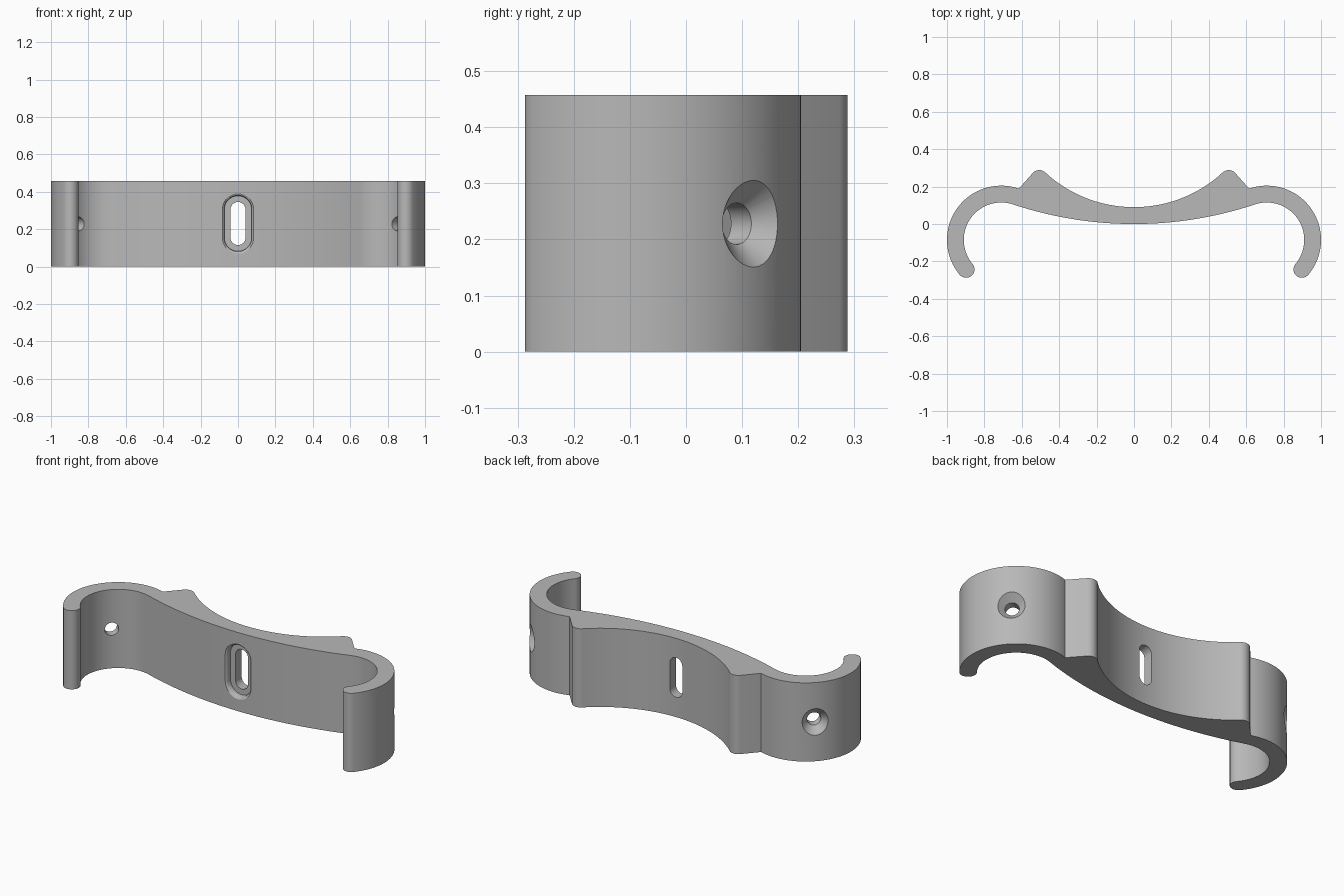
import bpy, bmesh
from math import sin, cos, radians, degrees, asin, atan2
from mathutils import Vector

HEIGHT = 0.457
MID = 0.23
HOOK = Vector((0.71, -0.085))      # centre of the hook bend
OUTER, INNER = 0.29, 0.20
FRONT_R, BACK_R = 2.05, 0.70       # large front and back curves

if "Cube" in bpy.data.objects:
    bpy.data.objects.remove(bpy.data.objects["Cube"])

grey = bpy.data.materials.new("mid_grey")
grey.use_nodes = True
colour = (0.48, 0.48, 0.48, 1)
grey.diffuse_color = colour
grey.node_tree.nodes["Principled BSDF"].inputs["Base Color"].default_value = colour


def arc(centre, radius, start, end, steps):
    angles = [radians(start + (end - start) * i / steps) for i in range(steps + 1)]
    return [(centre[0] + radius * cos(a), centre[1] + radius * sin(a)) for a in angles]


def make_object(name, bm):
    bmesh.ops.recalc_face_normals(bm, faces=bm.faces)
    mesh = bpy.data.meshes.new(name)
    bm.to_mesh(mesh)
    bm.free()
    mesh.materials.append(grey)
    obj = bpy.data.objects.new(name, mesh)
    bpy.context.collection.objects.link(obj)
    return obj


def make_cutter(name, origin, heading, sections, stretch=0.0, count=48):
    """Loft (depth, radius) rings along a level axis; stretch makes upright slots."""
    a = radians(heading)
    axis, side = Vector((cos(a), sin(a), 0)), Vector((-sin(a), cos(a), 0))
    up = Vector((0, 0, 1))
    bm = bmesh.new()
    rings = []
    for depth, radius in sections:
        ring = []
        for i in range(count):
            t = radians(360 * (i + 0.5) / count)
            lift = stretch if sin(t) > 0 else -stretch
            ring.append(bm.verts.new(Vector(origin) + axis * depth
                                     + side * radius * cos(t)
                                     + up * (radius * sin(t) + lift)))
        rings.append(ring)
    for low, high in zip(rings, rings[1:]):
        for i in range(count):
            j = (i + 1) % count
            bm.faces.new((low[i], low[j], high[j], high[i]))
    bm.faces.new(rings[0])
    bm.faces.new(rings[-1])
    obj = make_object(name, bm)
    obj.hide_render = True
    return obj


# Half outline: front curve, hook inside, rounded tip, hook outside, ridge, back curve
join = degrees(atan2(HOOK.x, FRONT_R - HOOK.y))
tip_angle = -40
tip_mid = (OUTER + INNER) / 2
tip = HOOK + Vector((cos(radians(tip_angle)), sin(radians(tip_angle)))) * tip_mid
back_end = degrees(asin(0.472 / BACK_R))
half = arc((0, FRONT_R), FRONT_R, -90, -90 + join, 16)
half += arc(HOOK, INNER, 90 + join, tip_angle, 48)[1:]
half += arc(tip, (OUTER - INNER) / 2, tip_angle + 180, tip_angle + 360, 20)[1:]
half += arc(HOOK, OUTER, tip_angle, 109, 56)[1:]
half += arc((0.506, 0.24), 0.048, 45, 135, 10)
half += arc((0, 0.09 + BACK_R), BACK_R, -90 + back_end, -90, 24)[1:]
outline = half + [(-x, y) for x, y in reversed(half[1:-1])]

# Bracket body
bm = bmesh.new()
base = bm.faces.new([bm.verts.new((x, y, 0)) for x, y in outline])
grown = bmesh.ops.extrude_face_region(bm, geom=[base])
bmesh.ops.translate(bm, vec=(0, 0, HEIGHT),
                    verts=[v for v in grown["geom"] if isinstance(v, bmesh.types.BMVert)])
body = make_object("bracket_body", bm)

# Recessed slot in the middle, countersunk screw holes in the hooks
cutters = [make_cutter("slot_cutter", (0, 0, MID), -90,
                       [(-0.15, 0.04), (-0.035, 0.04), (-0.035, 0.073), (-0.014, 0.073),
                        (-0.006, 0.077), (0.0, 0.086), (0.05, 0.086)], stretch=0.075)]
for label, x, heading in (("left", HOOK.x, 45), ("right", -HOOK.x, 135)):
    cutters.append(make_cutter(label + "_hole_cutter", (x, HOOK.y, MID - 0.002), heading,
                               [(0.12, 0.037), (0.248, 0.037), (0.285, 0.0725), (0.33, 0.116)]))

bpy.ops.object.select_all(action="DESELECT")
body.select_set(True)
bpy.context.view_layer.objects.active = body
for cutter in cutters:
    mod = body.modifiers.new(cutter.name, "BOOLEAN")
    mod.operation = "DIFFERENCE"
    mod.solver = "EXACT"
    mod.object = cutter
    bpy.ops.object.modifier_apply(modifier=mod.name)
for cutter in cutters:
    bpy.data.objects.remove(cutter)

bpy.ops.object.shade_smooth_by_angle(angle=radians(28))
